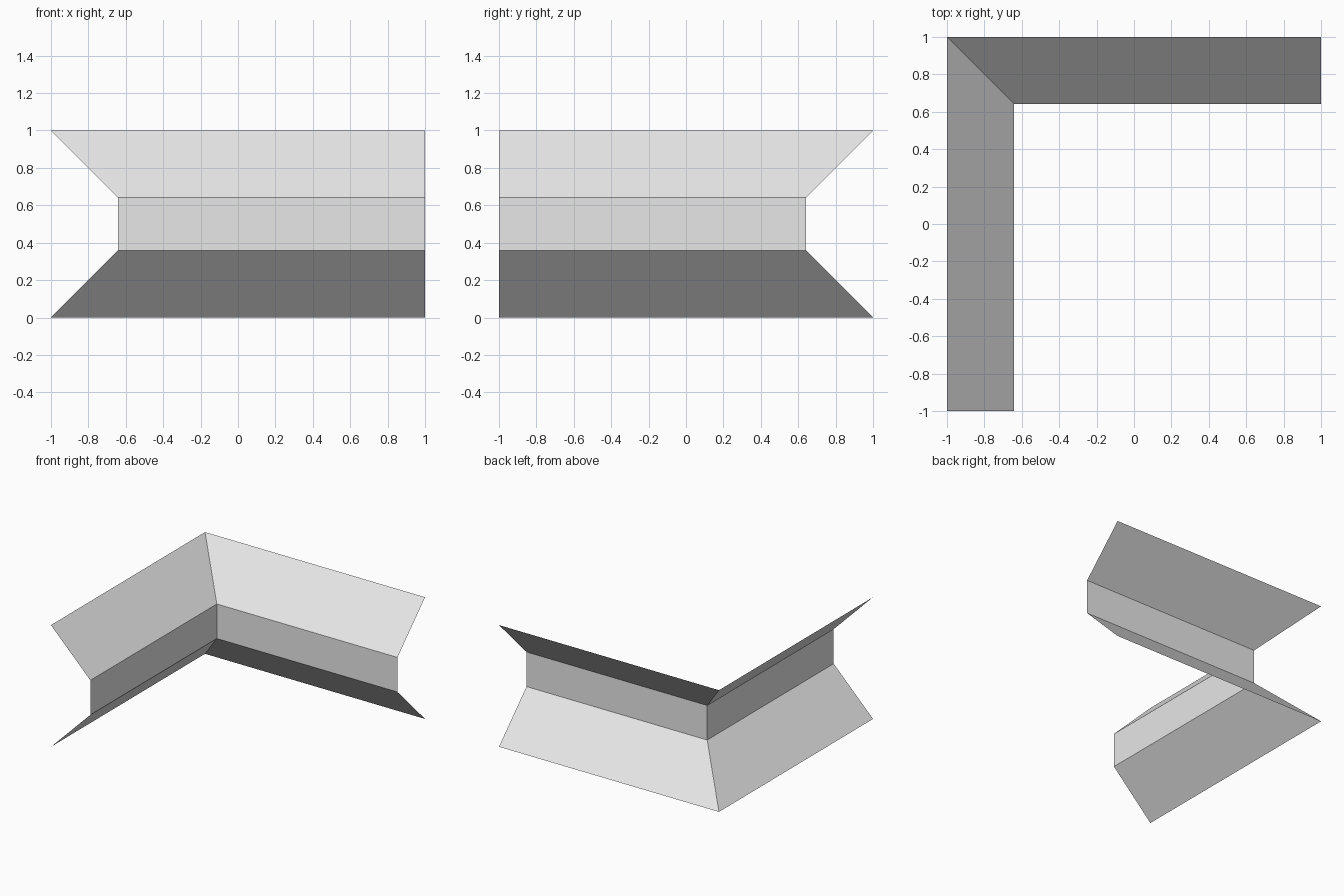
import bpy
import bmesh

cube = bpy.data.objects.get("Cube")
if cube:
    bpy.data.objects.remove(cube, do_unlink=True)

# Plain grey material
grey = bpy.data.materials.new("light_grey")
grey.use_nodes = True
colour = (0.8, 0.8, 0.8, 1)
grey.diffuse_color = colour
grey.node_tree.nodes["Principled BSDF"].inputs["Base Color"].default_value = colour

# Channel profile: (inset from the outer edge, height), bottom to top
INSET = 0.358
profile = [(0, 0), (INSET, INSET), (INSET, 1 - INSET), (0, 1)]

# Sweep the open profile round a mitred right-angle corner
bm = bmesh.new()
rows = []
for inset, z in profile:
    x, y = -1 + inset, 1 - inset
    path = [(x, -1), (x, y), (1, y)]
    rows.append([bm.verts.new((px, py, z)) for px, py in path])

for low, high in zip(rows, rows[1:]):
    for i in range(len(low) - 1):
        bm.faces.new((low[i], low[i + 1], high[i + 1], high[i]))

# Flat-shaded single-sheet corner channel
mesh = bpy.data.meshes.new("corner_channel")
bm.to_mesh(mesh)
bm.free()
mesh.materials.append(grey)
channel = bpy.data.objects.new("corner_channel", mesh)
bpy.context.collection.objects.link(channel)
